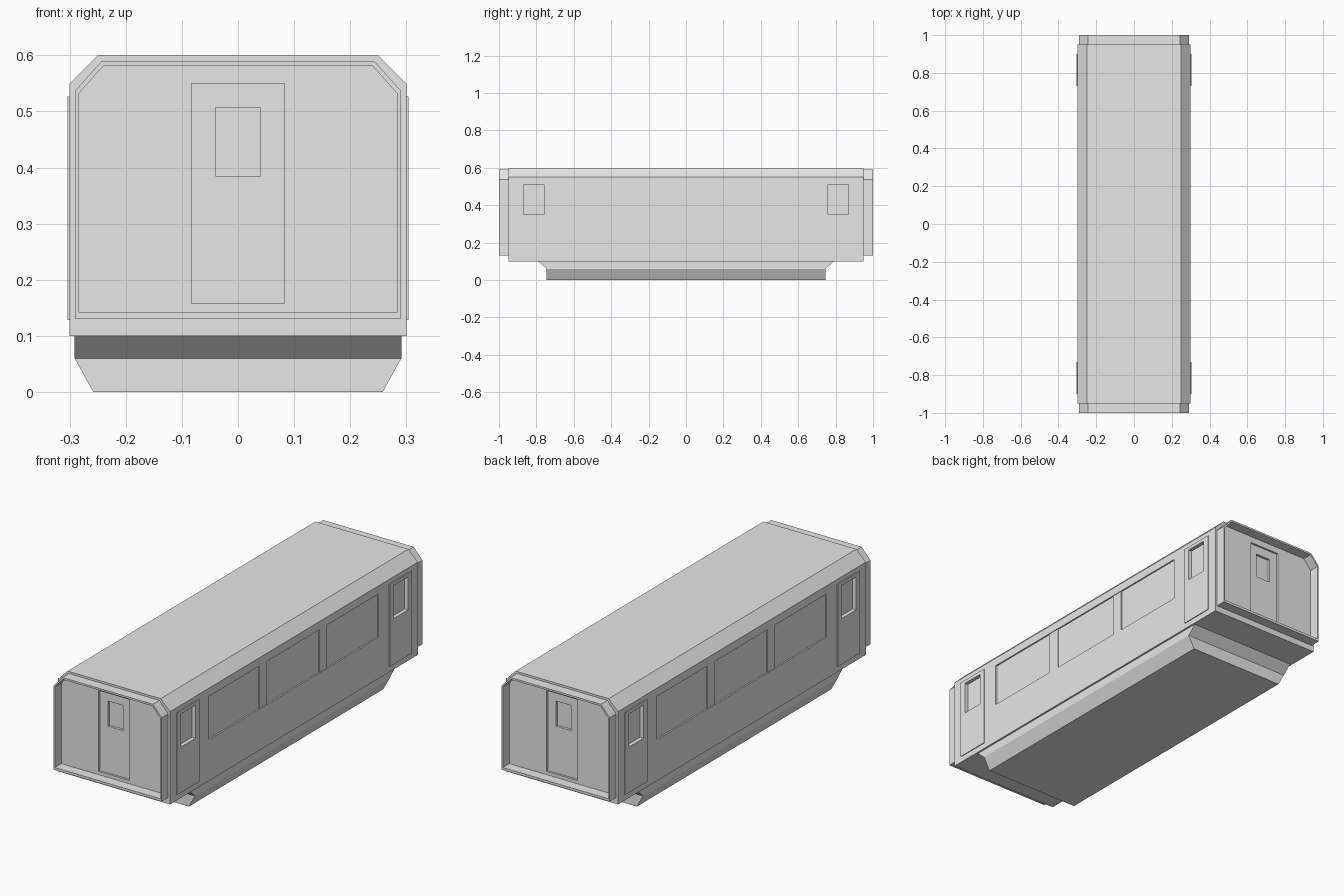
import bpy
import bmesh

if "Cube" in bpy.data.objects:
    bpy.data.objects.remove(bpy.data.objects["Cube"], do_unlink=True)

grey = bpy.data.materials.new("light_grey")
grey.use_nodes = True
grey.diffuse_color = (0.8, 0.8, 0.8, 1)
grey.node_tree.nodes["Principled BSDF"].inputs["Base Color"].default_value = (0.8, 0.8, 0.8, 1)


def finish(name, bm):
    bmesh.ops.recalc_face_normals(bm, faces=bm.faces)
    mesh = bpy.data.meshes.new(name)
    bm.to_mesh(mesh)
    bm.free()
    mesh.materials.append(grey)
    obj = bpy.data.objects.new(name, mesh)
    bpy.context.collection.objects.link(obj)
    return obj


def prism(name, profile, y0, y1):
    """Extrude an x-z outline along y."""
    bm = bmesh.new()
    face = bm.faces.new([bm.verts.new((x, y0, z)) for x, z in profile])
    new = bmesh.ops.extrude_face_region(bm, geom=[face])["geom"]
    verts = [v for v in new if isinstance(v, bmesh.types.BMVert)]
    bmesh.ops.translate(bm, verts=verts, vec=(0, y1 - y0, 0))
    return finish(name, bm)


def box(name, x, y, z):
    lo, hi = sorted(x)
    return prism(name, [(lo, z[0]), (hi, z[0]), (hi, z[1]), (lo, z[1])], *sorted(y))


def carve(cutter, *targets):
    """Subtract the cutter from each target, then discard it."""
    for target in targets:
        mod = target.modifiers.new("cut", 'BOOLEAN')
        mod.operation = 'DIFFERENCE'
        mod.solver = 'EXACT'
        mod.object = cutter
        with bpy.context.temp_override(object=target, active_object=target):
            bpy.ops.object.modifier_apply(modifier=mod.name)
    bpy.data.objects.remove(cutter, do_unlink=True)


def shell(half, bottom, shoulder, roof_half, top):
    """Car cross-section with sloped roof corners."""
    return [(-half, bottom), (half, bottom), (half, shoulder),
            (roof_half, top), (-roof_half, top), (-half, shoulder)]


# Main car body
body = prism("car_body", shell(0.30, 0.10, 0.55, 0.25, 0.60), -0.95, 0.95)

for s, side in ((1, "left"), (-1, "right")):
    # Long shallow window band split by two pillars
    carve(box("cutter", (s * 0.293, s * 0.35), (-0.65, 0.65), (0.30, 0.51)), body)
    for e, end in ((-1, "front"), (1, "back")):
        box(f"{side}_{end}_window_pillar", (s * 0.285, s * 0.297),
            (e * 0.20, e * 0.26), (0.30, 0.51))
        # Raised side door with a recessed window
        door = box(f"{side}_{end}_side_door", (s * 0.29, s * 0.304),
                   (e * 0.73, e * 0.90), (0.128, 0.527))
        carve(box("cutter", (s * 0.286, s * 0.35), (e * 0.76, e * 0.87), (0.35, 0.51)),
              body, door)

for e, end in ((-1, "front"), (1, "back")):
    # End doorway and its window
    carve(box("cutter", (-0.083, 0.083), (e * 0.94, e * 1.1), (0.158, 0.55)), body)
    carve(box("cutter", (-0.04, 0.04), (e * 0.928, e * 1.1), (0.385, 0.507)), body)
    # Thin projecting rim around the end wall
    rim = prism(f"{end}_end_rim", shell(0.29, 0.13, 0.537, 0.243, 0.59), e * 0.949, e * 1.0)
    carve(prism("cutter", shell(0.283, 0.142, 0.533, 0.24, 0.581), e * 0.9, e * 1.1), rim)

# Underframe: ends slope in at the top, sides slope in at the bottom
bm = bmesh.new()
rings = [[bm.verts.new((sx * hx, sy * hy, z))
          for sx, sy in ((-1, -1), (1, -1), (1, 1), (-1, 1))]
         for hx, hy, z in ((0.258, 0.745, 0), (0.291, 0.745, 0.06), (0.291, 0.79, 0.10))]
for a, b in zip(rings, rings[1:]):
    for i in range(4):
        j = (i + 1) % 4
        bm.faces.new((a[i], a[j], b[j], b[i]))
bm.faces.new(rings[0])
bm.faces.new(rings[-1])
finish("underframe", bm)
